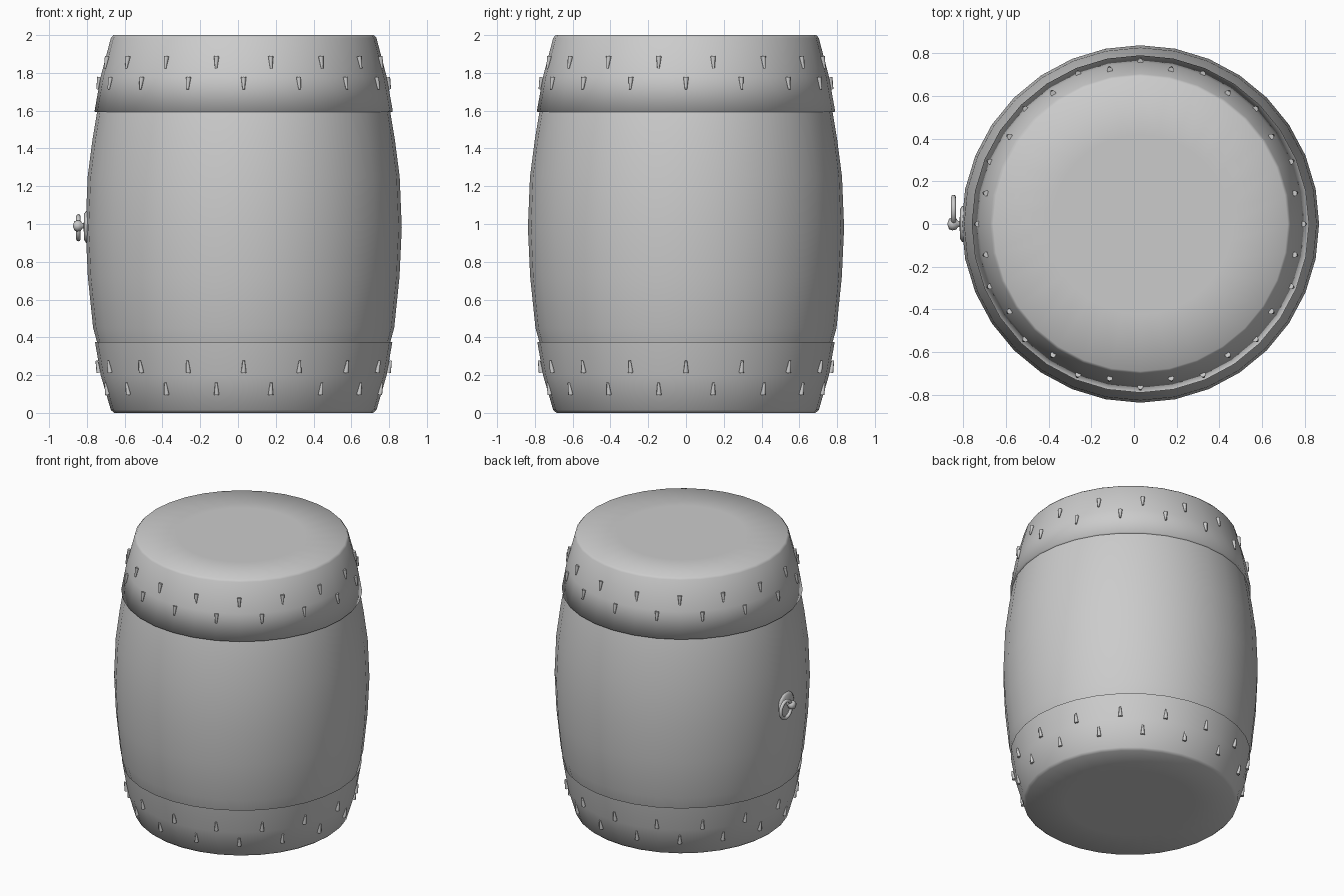
import bpy, bmesh, math
from mathutils import Matrix, Vector

cube = bpy.data.objects.get("Cube")
if cube:
    bpy.data.objects.remove(cube, do_unlink=True)

CX = 0.03      # barrel axis, offset to leave room for the side ring
SIDES = 32

grey = bpy.data.materials.new("plain grey")
grey.use_nodes = True
COLOUR = (0.6, 0.6, 0.6, 1)
grey.diffuse_color = COLOUR
grey.node_tree.nodes["Principled BSDF"].inputs["Base Color"].default_value = COLOUR


def finish(bm, name):
    """Turn a bmesh into a smooth shaded grey object."""
    bmesh.ops.recalc_face_normals(bm, faces=bm.faces)
    for face in bm.faces:
        face.smooth = True
    mesh = bpy.data.meshes.new(name)
    bm.to_mesh(mesh)
    bm.free()
    mesh.materials.append(grey)
    obj = bpy.data.objects.new(name, mesh)
    bpy.context.collection.objects.link(obj)
    return obj


def lathe(name, profile, origin, axis="Z", sides=SIDES):
    """Spin (radius, height) points; zero radius closes the end."""
    bm = bmesh.new()
    verts = [bm.verts.new((r, 0, h)) for r, h in profile]
    edges = [bm.edges.new(pair) for pair in zip(verts, verts[1:])]
    bmesh.ops.spin(bm, geom=verts + edges, cent=(0, 0, 0), axis=(0, 0, 1),
                   angle=math.tau, steps=sides, use_merge=True)
    bmesh.ops.remove_doubles(bm, verts=bm.verts, dist=1e-5)
    if axis == "-X":
        bm.transform(Matrix.Rotation(-math.pi / 2, 4, "Y"))
    bm.transform(Matrix.Translation(origin))
    return finish(bm, name)


axis_base = (CX, 0, 0)

# Bulging wooden body
lathe("body", [(0.70, 0.08), (0.775, 0.37), (0.797, 0.45), (0.825, 0.72),
               (0.837, 0.98), (0.826, 1.25), (0.80, 1.45), (0.775, 1.60),
               (0.70, 1.90)], axis_base)

# Drum skins wrapped over both ends
lathe("top_skin", [(0, 2.0), (0.42, 2.0), (0.69, 2.0), (0.703, 1.985),
                   (0.757, 1.78), (0.79, 1.595), (0.765, 1.59)], axis_base)
lathe("bottom_skin", [(0, 0), (0.42, 0), (0.685, 0), (0.703, 0.015),
                      (0.757, 0.20), (0.787, 0.375)], axis_base)


def nail_row(name, radius, z, turn, end):
    """Ring of tapered tacks lying on a skin; end is +1 for top, -1 for bottom."""
    bm = bmesh.new()
    count = 16
    for i in range(count):
        angle = (i + turn) * math.tau / count
        place = (Matrix.Translation((CX, 0, z)) @ Matrix.Rotation(angle, 4, "Z")
                 @ Matrix.Translation((radius, 0, 0))
                 @ Matrix.Rotation(-0.2 * end, 4, "Y"))
        if end < 0:
            place = place @ Matrix.Rotation(math.pi, 4, "X")
        bmesh.ops.create_cone(bm, cap_ends=True, segments=8, radius1=0.006,
                              radius2=0.014, depth=0.065, matrix=place)
    obj = finish(bm, name)
    bpy.context.view_layer.objects.active = obj
    obj.select_set(True)
    bpy.ops.object.shade_smooth_by_angle(angle=math.radians(50))
    obj.select_set(False)


nail_row("top_nails_upper", 0.742, 1.855, 0.5, 1)
nail_row("top_nails_lower", 0.768, 1.745, 0, 1)
nail_row("bottom_nails_upper", 0.772, 0.245, 0, -1)
nail_row("bottom_nails_lower", 0.740, 0.128, 0.5, -1)

# Side handle: round plate, knob stem and hanging ring
lathe("handle_plate", [(0.085, -0.02), (0.085, 0.004), (0.07, 0.014), (0, 0.018)],
      (-0.80, 0, 0.985), "-X", 24)
lathe("handle_knob", [(0, -0.03), (0.014, -0.03), (0.014, 0.012), (0.026, 0.02),
                      (0.03, 0.038), (0.025, 0.054), (0, 0.063)],
      (-0.812, 0, 0.99), "-X", 16)

bm = bmesh.new()
steps, tube = 24, 0.012
circle = bmesh.ops.create_circle(bm, segments=8, radius=tube,
                                 matrix=Matrix.Translation((0, 0.06, 0)))
bmesh.ops.spin(bm, geom=bm.verts[:] + bm.edges[:], cent=(0, 0, 0),
               axis=(1, 0, 0), angle=math.tau, steps=steps, use_merge=True)
bmesh.ops.remove_doubles(bm, verts=bm.verts, dist=1e-5)
bm.transform(Matrix.Translation((-0.845, 0.065, 0.98)))
finish(bm, "handle_ring")
